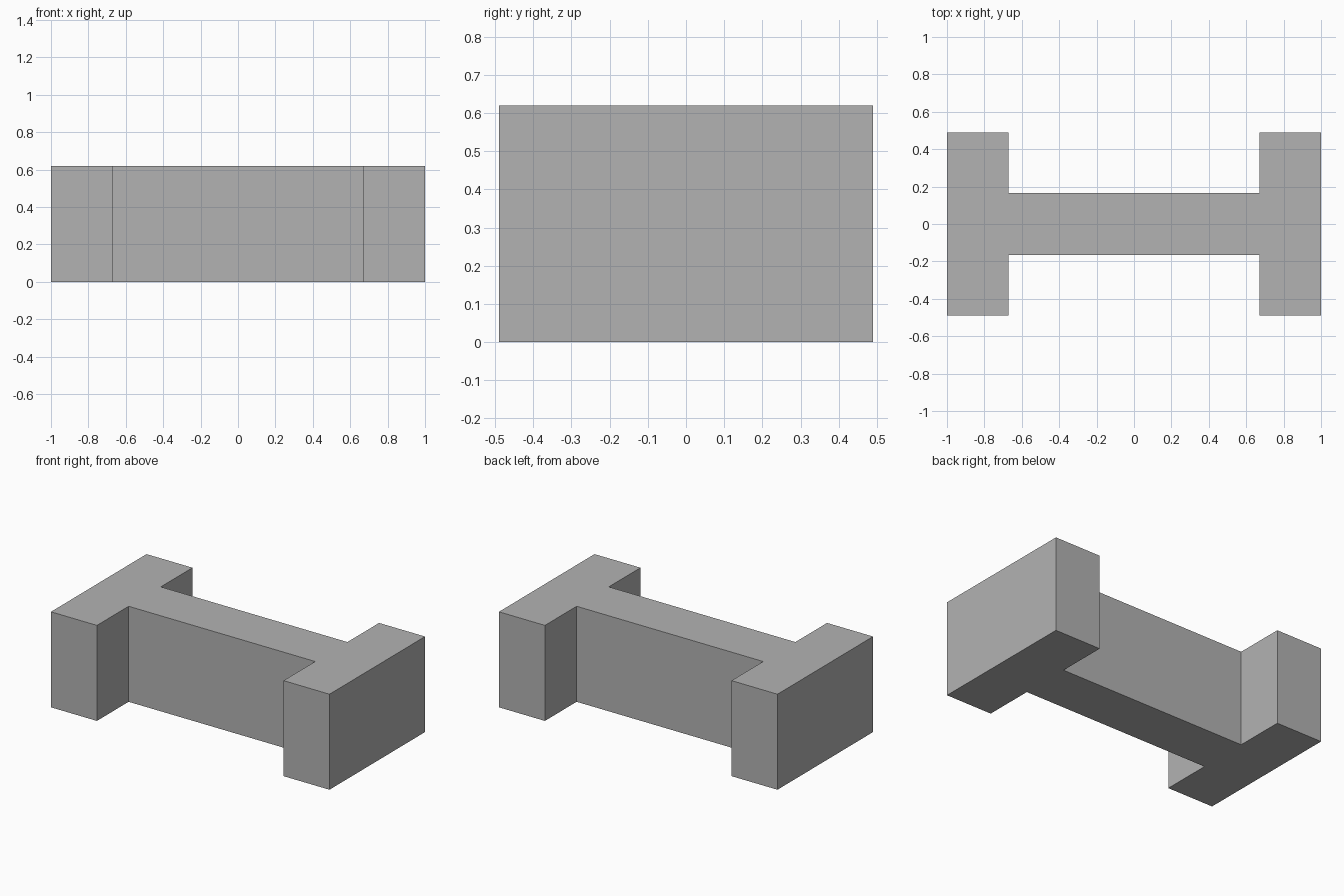
import bpy
import bmesh

cube = bpy.data.objects.get("Cube")
if cube:
    bpy.data.objects.remove(cube, do_unlink=True)

# Dimensions
HALF_LENGTH, HALF_WIDTH, HEIGHT = 1.0, 0.49, 0.62
FLANGE_INNER, WEB_HALF = 0.67, 0.165

# Plain grey material
GREY = (0.45, 0.45, 0.45, 1.0)
grey = bpy.data.materials.new("plain_grey")
grey.use_nodes = True
grey.diffuse_color = GREY
grey.node_tree.nodes["Principled BSDF"].inputs["Base Color"].default_value = GREY

# One quarter of the H outline, mirrored around to close the loop
quarter = [(HALF_LENGTH, HALF_WIDTH), (FLANGE_INNER, HALF_WIDTH), (FLANGE_INNER, WEB_HALF)]
half = quarter + [(-x, y) for x, y in reversed(quarter)]
outline = half + [(x, -y) for x, y in reversed(half)]

# Extrude the outline into a solid beam
bm = bmesh.new()
base = bm.faces.new([bm.verts.new((x, y, 0)) for x, y in outline])
extruded = bmesh.ops.extrude_face_region(bm, geom=[base], use_keep_orig=True)
top_verts = [g for g in extruded["geom"] if isinstance(g, bmesh.types.BMVert)]
bmesh.ops.translate(bm, verts=top_verts, vec=(0, 0, HEIGHT))
bmesh.ops.recalc_face_normals(bm, faces=bm.faces)

mesh = bpy.data.meshes.new("h_beam")
bm.to_mesh(mesh)
bm.free()
mesh.materials.append(grey)
beam = bpy.data.objects.new("h_beam", mesh)
bpy.context.scene.collection.objects.link(beam)
